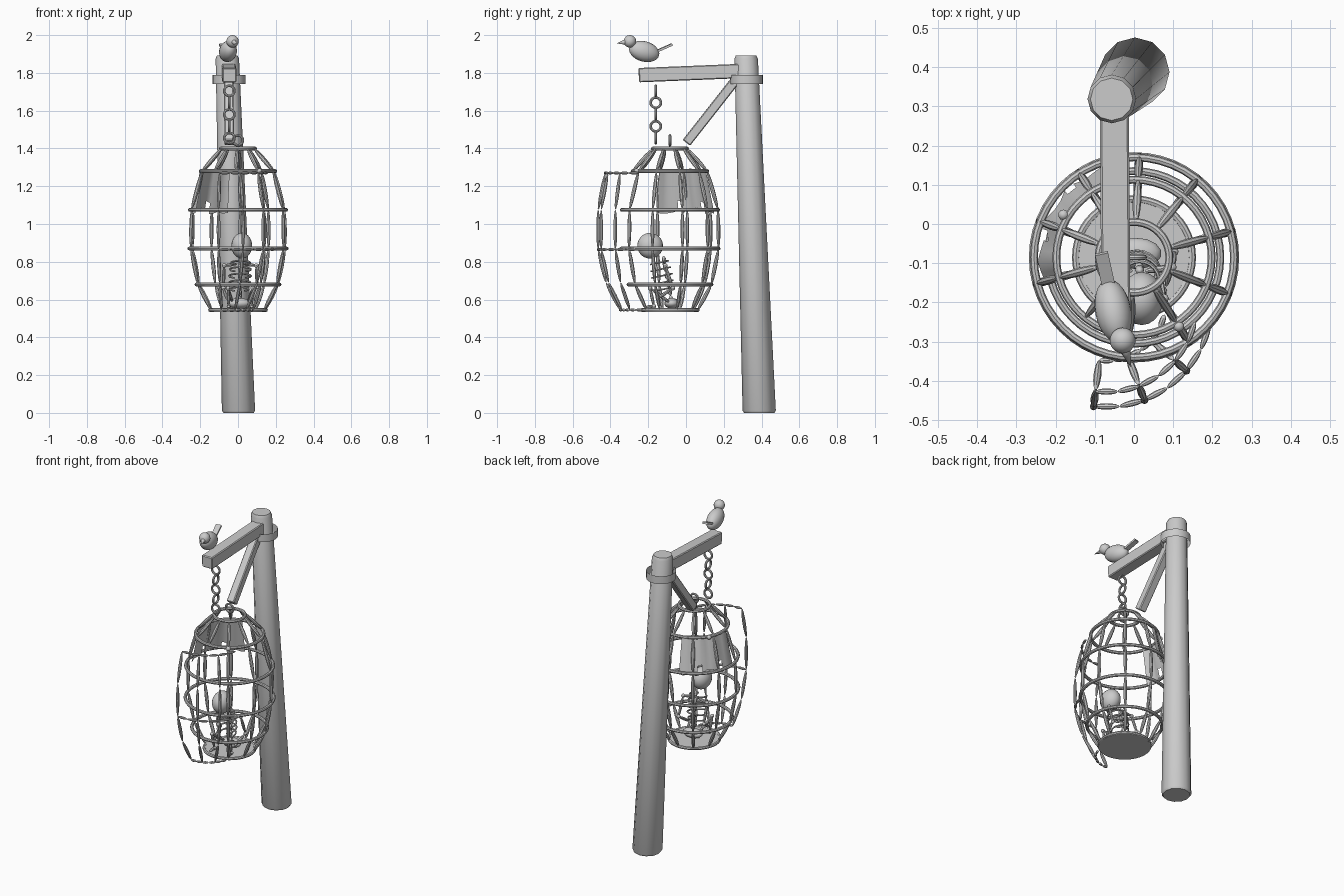
import bpy, bmesh, math, random
from mathutils import Vector, Matrix

if "Cube" in bpy.data.objects:
    bpy.data.objects.remove(bpy.data.objects["Cube"])

random.seed(4)
CY = -0.085  # cage axis


def finish(bm, name, angle=40):
    bmesh.ops.recalc_face_normals(bm, faces=bm.faces)
    me = bpy.data.meshes.new(name)
    bm.to_mesh(me)
    bm.free()
    ob = bpy.data.objects.new(name, me)
    bpy.context.collection.objects.link(ob)
    bpy.ops.object.select_all(action='DESELECT')
    ob.select_set(True)
    bpy.context.view_layer.objects.active = ob
    bpy.ops.object.shade_smooth_by_angle(angle=math.radians(angle))
    return ob


def aim(a, b):
    a, b = Vector(a), Vector(b)
    rot = (b - a).to_track_quat('Z', 'Y').to_matrix().to_4x4()
    return Matrix.Translation((a + b) / 2) @ rot, (b - a).length


def spindle(bm, a, b, r=0.011, seg=8):
    m, l = aim(a, b)
    bmesh.ops.create_uvsphere(bm, u_segments=seg, v_segments=8, radius=1,
                              matrix=m @ Matrix.Diagonal((r, r, l / 2, 1)))


def ball(bm, c, r, seg=16, rot=None):
    r = (r, r, r) if isinstance(r, float) else r
    bmesh.ops.create_uvsphere(bm, u_segments=seg, v_segments=seg * 3 // 4, radius=1,
                              matrix=Matrix.Translation(c) @ (rot or Matrix()) @ Matrix.Diagonal((*r, 1)))


def bar(bm, a, b, w, h):
    m, l = aim(a, b)
    bmesh.ops.create_cube(bm, size=1, matrix=m @ Matrix.Diagonal((w, h, l, 1)))


def ring(bm, c, R, r, rot=None, n=32, k=8, arc=2 * math.pi):
    m = Matrix.Translation(c) @ (rot or Matrix())
    closed = arc > 6.28
    rows = []
    for i in range(n if closed else n + 1):
        a = arc * i / n
        rows.append([bm.verts.new(m @ Vector(((R + r * math.cos(t)) * math.cos(a),
                                              (R + r * math.cos(t)) * math.sin(a), r * math.sin(t))))
                     for t in [2 * math.pi * j / k for j in range(k)]])
    for i in range(n):
        p, q = rows[i], rows[(i + 1) % len(rows)]
        for j in range(k):
            bm.faces.new((p[j], q[j], q[(j + 1) % k], p[(j + 1) % k]))


def polar(r, deg, z, cx=0.0, cy=CY):
    a = math.radians(deg)
    return Vector((cx + r * math.cos(a), cy + r * math.sin(a), z))


# Leaning post: stacked 12-sided sections, slight bevel at both ends
bm = bmesh.new()
rows = []
for z, r in ((0, 0.08), (0.012, 0.088), (1.875, 0.062), (1.893, 0.054)):
    t = z / 1.893
    c = Vector((0.003 - 0.06 * t, 0.388 - 0.07 * t, z))
    rows.append([bm.verts.new(c + Vector((r * math.cos(a), r * math.sin(a), 0)))
                 for a in [math.pi * j / 6 for j in range(12)]])
for p, q in zip(rows, rows[1:]):
    for j in range(12):
        bm.faces.new((p[j], p[(j + 1) % 12], q[(j + 1) % 12], q[j]))
bm.faces.new(rows[0])
bm.faces.new(rows[-1])
finish(bm, "post")

# Open iron band round the post
bm = bmesh.new()
bmesh.ops.create_cone(bm, cap_ends=False, segments=24, radius1=0.087, radius2=0.087, depth=0.05,
                      matrix=Matrix.Translation((-0.047, 0.32, 1.765)))
finish(bm, "post_band")

# Beam and brace
for name, a, b, w, h in (("beam", (-0.046, -0.25, 1.788), (-0.05, 0.29, 1.81), 0.074, 0.076),
                         ("brace", (-0.046, 0.002, 1.43), (-0.05, 0.265, 1.765), 0.05, 0.05)):
    bm = bmesh.new()
    bar(bm, a, b, w, h)
    bmesh.ops.bevel(bm, geom=bm.edges[:], offset=0.005, segments=1, affect='EDGES')
    finish(bm, name, 30)

# Chain of alternating links, and the cage's own lifting ring
bm = bmesh.new()
RX = Matrix.Rotation(math.pi / 2, 4, 'X')
RY = Matrix.Rotation(math.pi / 2, 4, 'Y')
for i in range(5):
    ring(bm, (-0.046, -0.16, 1.705 - 0.0625 * i), 0.027, 0.007, RY if i % 2 else RX, 20)
finish(bm, "chain")
bm = bmesh.new()
ring(bm, (0, CY, 1.443), 0.026, 0.007, RX, 20)
finish(bm, "lifting_ring")

# Cage hoops
PROFILE = [(1.40, 0.09), (1.28, 0.198), (1.075, 0.255), (0.87, 0.258), (0.68, 0.22), (0.545, 0.148)]
bm = bmesh.new()
for z, r in PROFILE:
    ring(bm, (0, CY, z), r, 0.010, n=48)
finish(bm, "cage_hoops")

# Cage bars; the doorway at the front is left open below the dome
bm = bmesh.new()
for k in range(10):
    deg = 15 + 36 * k
    for i, ((z0, r0), (z1, r1)) in enumerate(zip(PROFILE, PROFILE[1:])):
        if i and deg in (231, 267):
            continue
        spindle(bm, polar(r0, deg, z0), polar(r1, deg, z1))
for deg in (149, 303):
    ball(bm, polar(0.21, deg, 1.28), 0.014, 10)
finish(bm, "cage_bars")

# Floor plate
bm = bmesh.new()
bmesh.ops.create_cone(bm, cap_ends=True, segments=32, radius1=0.15, radius2=0.15, depth=0.016,
                      matrix=Matrix.Translation((0, CY, 0.543)))
finish(bm, "cage_floor")

# Swung-open door
bm = bmesh.new()
DOOR = [(1.27, 0.232), (1.075, 0.27), (0.865, 0.27), (0.69, 0.228), (0.545, 0.152)]
dp = lambda r, a, z: polar(r, a, z, -0.07, -0.197)
angles = [263 + 14 * i for i in range(7)]
for deg in angles[:5:2]:
    for (z0, r0), (z1, r1) in zip(DOOR, DOOR[1:]):
        spindle(bm, dp(r0, deg, z0), dp(r1, deg, z1), 0.010)
for z, r in DOOR[::2]:
    for a, b in zip(angles, angles[1:]):
        spindle(bm, dp(r, a, z), dp(r, b, z), 0.008)
finish(bm, "cage_door")

# Ragged cloth caught on the back left of the cage
bm = bmesh.new()
n, rowsn = 14, 4
grid = []
for i in range(n + 1):
    deg = 103 + 93 * i / n
    low = 1.05 + random.uniform(0, 0.04)
    col = []
    for j in range(rowsn + 1):
        t = j / rowsn
        rr = 0.195 + 0.045 * t + 0.006 * math.sin(i * 1.7)
        col.append(bm.verts.new(polar(rr, deg, 1.285 + (low - 1.285) * t)))
    grid.append(col)
for i in range(n):
    for j in range(rowsn):
        if i in (4, 9) and j == rowsn - 1:
            continue
        bm.faces.new((grid[i][j], grid[i + 1][j], grid[i + 1][j + 1], grid[i][j + 1]))
finish(bm, "torn_cloth", 60)

# Skull slumped forward
bm = bmesh.new()
ball(bm, (0.02, -0.19, 0.885), (0.055, 0.068, 0.068), 20)
finish(bm, "skull")

# Spine, ribs, pelvis
bm = bmesh.new()
hip, neck = Vector((0.005, -0.075, 0.58)), Vector((0.015, -0.12, 0.83))
for i in range(6):
    spindle(bm, hip.lerp(neck, i / 6), hip.lerp(neck, (i + 1) / 6), 0.012)
for i in range(5):
    c = hip.lerp(neck, 0.3 + 0.14 * i) + Vector((0, -0.03, 0))
    rot = Matrix.Rotation(math.radians(12), 4, 'X') @ Matrix.Rotation(math.radians(-60), 4, 'Z')
    ring(bm, c, 0.05 + 0.008 * i - 0.002 * i * i, 0.005, rot, 18, 6, math.radians(300))
ball(bm, hip, (0.065, 0.04, 0.028), 14)
finish(bm, "rib_cage")

# Folded arms and legs
bm = bmesh.new()
for s in (-1, 1):
    x = 0.012
    P = lambda dx, y, z: Vector((x + s * dx, y, z))
    arm = [P(0.015, -0.12, 0.79), P(0.085, -0.11, 0.78), P(0.09, -0.07, 0.66), P(0.07, -0.16, 0.60)]
    leg = [P(0.04, -0.08, 0.58), P(0.065, -0.19, 0.66), P(0.06, -0.17, 0.565), P(0.062, -0.215, 0.56)]
    for limb in (arm, leg):
        for a, b in zip(limb, limb[1:]):
            spindle(bm, a, b, 0.009)
        for p in limb[1:3]:
            ball(bm, p, 0.012, 8)
finish(bm, "limbs")

# Bird on the beam: body, head, beak, tail
bm = bmesh.new()
m, l = aim((-0.068, -0.143, 1.892), (-0.038, -0.30, 1.935))
bmesh.ops.create_uvsphere(bm, u_segments=20, v_segments=14, radius=1,
                          matrix=m @ Matrix.Diagonal((0.046, 0.054, l / 2, 1)))
ball(bm, (-0.029, -0.297, 1.967), 0.033, 18)
m, l = aim((-0.022, -0.322, 1.963), (-0.007, -0.367, 1.956))
bmesh.ops.create_cone(bm, cap_ends=True, segments=10, radius1=0.014, radius2=0.0, depth=l, matrix=m)
bar(bm, (-0.063, -0.165, 1.91), (-0.083, -0.075, 1.95), 0.034, 0.012)
finish(bm, "perched_bird")
